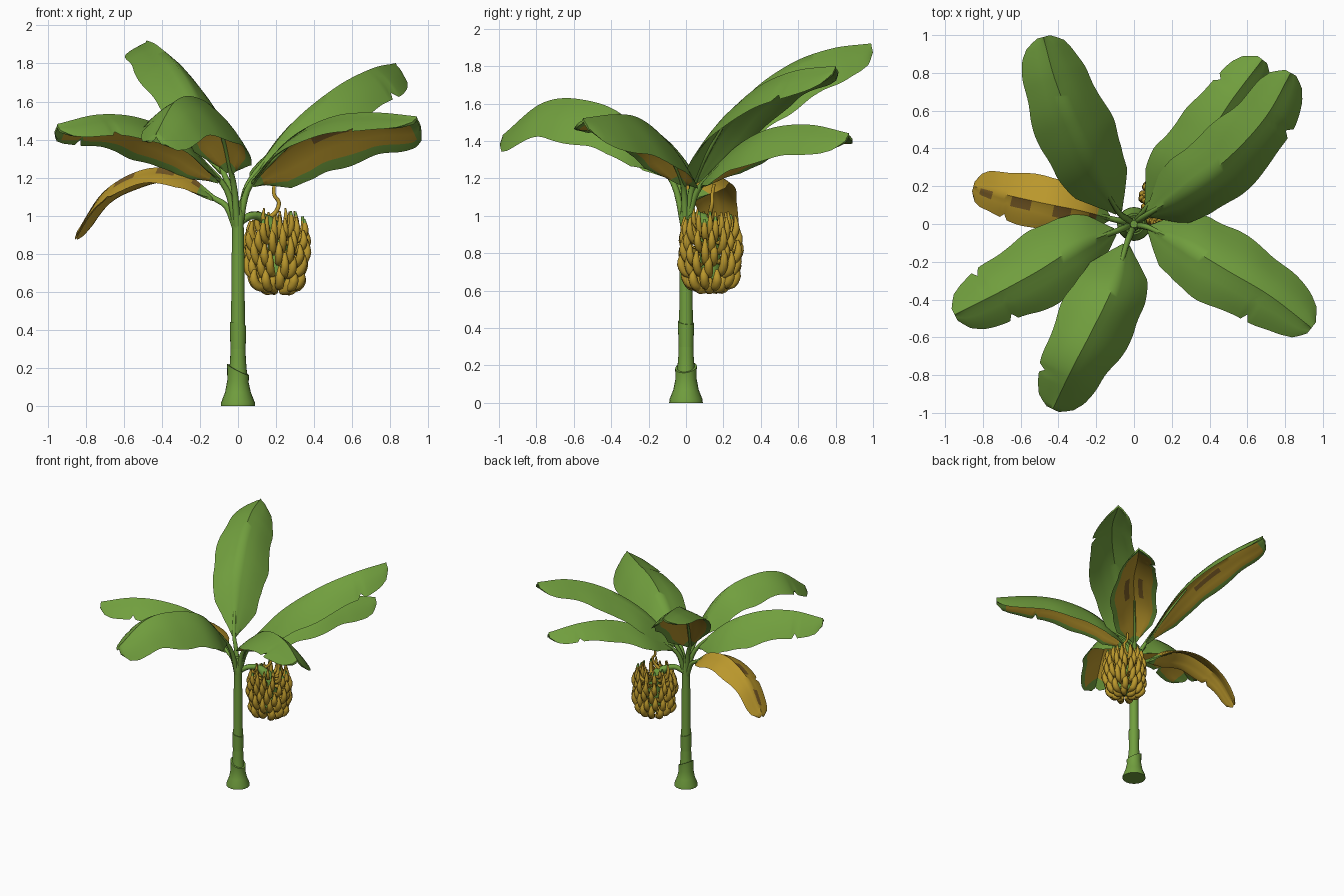
import bpy, bmesh, math, random
from mathutils import Vector as V

if "Cube" in bpy.data.objects:
    bpy.data.objects.remove(bpy.data.objects["Cube"])

random.seed(4)


def material(name, rgb):
    m = bpy.data.materials.new(name)
    m.diffuse_color = (*rgb, 1)
    m.use_nodes = True
    m.node_tree.nodes["Principled BSDF"].inputs["Base Color"].default_value = m.diffuse_color
    return m


GREEN = material("leaf_green", (0.165, 0.345, 0.048))
GOLD = material("banana_gold", (0.49, 0.31, 0.025))
BROWN = material("dry_brown", (0.20, 0.11, 0.02))


def spline(pts, t):
    """Catmull-Rom point at t in 0..1 along pts."""
    p = [V(q) for q in pts]
    p = [2 * p[0] - p[1]] + p + [2 * p[-1] - p[-2]]
    f = t * (len(p) - 3)
    i = min(int(f), len(p) - 4)
    u = f - i
    a, b, c, d = p[i:i + 4]
    return 0.5 * (2 * b + (c - a) * u + (2 * a - 5 * b + 4 * c - d) * u ** 2
                  + (3 * b - a - 3 * c + d) * u ** 3)


def table(tab, t):
    """Linear lookup in (key, value) pairs."""
    for (a, x), (b, y) in zip(tab, tab[1:]):
        if t <= b:
            return x + (y - x) * (t - a) / (b - a)
    return tab[-1][1]


def loft(bm, rings, rule=lambda i, j: 0):
    """Skin closed rings, cap both ends; rule gives the material index."""
    vs = [[bm.verts.new(p) for p in r] for r in rings]
    n = len(vs[0])
    for i in range(len(vs) - 1):
        for j in range(n):
            k = (j + 1) % n
            f = bm.faces.new((vs[i][j], vs[i][k], vs[i + 1][k], vs[i + 1][j]))
            f.material_index = rule(i, j)
    for i, r in ((0, vs[0]), (len(vs) - 2, vs[-1])):
        bm.faces.new(r).material_index = rule(i, 0)


def tube(bm, pts, radii, steps=8, sides=8, rule=lambda i, j: 0):
    rings = []
    for i in range(steps + 1):
        t = i / steps
        p = spline(pts, t)
        d = (spline(pts, min(1, t + .01)) - spline(pts, max(0, t - .01))).normalized()
        u = d.cross(V((0.31, 0.9, 0.3))).normalized()
        w = d.cross(u)
        r = table(radii, t)
        rings.append([p + r * (u * math.cos(a) + w * math.sin(a))
                      for a in (2 * math.pi * k / sides for k in range(sides))])
    loft(bm, rings, rule)


def finish(name, bm, mats, angle=50):
    bmesh.ops.recalc_face_normals(bm, faces=bm.faces[:])
    me = bpy.data.meshes.new(name)
    bm.to_mesh(me)
    bm.free()
    for m in mats:
        me.materials.append(m)
    ob = bpy.data.objects.new(name, me)
    bpy.context.collection.objects.link(ob)
    bpy.context.view_layer.objects.active = ob
    ob.select_set(True)
    bpy.ops.object.shade_smooth_by_angle(angle=math.radians(angle))
    ob.select_set(False)


# Trunk: flared stem with two slanted old leaf sheaths
def lathe(bm, profile, slant=0, turn=0, sides=20):
    top = profile[-1][1]
    loft(bm, [[V((r * math.cos(a), r * math.sin(a),
                  z + slant * (z / top) ** 4 * math.cos(a - turn)))
               for a in (2 * math.pi * k / sides for k in range(sides))]
              for r, z in profile])


bm = bmesh.new()
lathe(bm, [(.088, 0), (.086, .02), (.066, .07), (.05, .14), (.041, .25), (.036, .5),
           (.033, .8), (.03, .95), (.034, 1.0), (.02, 1.08)])
lathe(bm, [(.09, 0), (.088, .02), (.068, .07), (.056, .13), (.058, .19)], .03, 2.9)
lathe(bm, [(.04, .22), (.04, .3), (.043, .43)], .012, 3.6)
finish("trunk", bm, [GREEN])

WIDTH = [(0, .1), (.07, .4), (.16, .75), (.28, .95), (.42, 1), (.6, .95), (.78, .8),
         (.9, .66), (.96, .5), (1, .18)]
STEPS, HALF = 44, 5


def leaf(name, pts, hw, drop_l, drop_r, notches=(), kind="gold_under"):
    """Arched blade on a midrib path; drops are the sag of left and right margins."""
    rings = []
    for i in range(STEPS + 1):
        t = i / STEPS
        p = spline(pts, t)
        d = spline(pts, min(1, t + .04)) - spline(pts, max(0, t - .04))
        left = V((-d.y, d.x, 0)).normalized()
        w = table(WIDTH, t)

        def at(s, dz):
            k = w * (1 + .04 * math.sin(19 * t + 2.5 * s + hw * 40))
            if any(side * s > 0 and abs(t - q) < .012 for q, side in notches):
                k *= .8
            sag = (drop_l if s > 0 else drop_r) * k * abs(s) ** 1.5
            ridge = .012 * max(0, 1 - 5 * abs(s))
            return p + left * (hw * k * s) + V((0, 0, ridge - sag + dz))
        ss = [j / HALF for j in range(-HALF, HALF + 1)]
        rings.append([at(s, 0) for s in ss] + [at(s, -.018) for s in ss[-2:0:-1]])

    def rule(i, j):
        under = 2 * HALF < j < 4 * HALF - 1
        if kind == "dry":
            if i < 5:
                return 0
            streak = j in (HALF, HALF + 1) and i % 11 in (3, 4, 5, 6, 7)
            return 2 if streak else 1
        if kind == "green" or not under or i < 2 or i > STEPS - 4:
            return 0
        return 2 if j in (3 * HALF - 2, 3 * HALF + 1) and 14 < i < 24 else 1
    bm = bmesh.new()
    loft(bm, rings, rule)
    # stalk from the crown, running on as a rib under the blade
    b = V(pts[0])
    mid = V((b.x * .45, b.y * .45, .55 * b.z + .45 * .98))
    tube(bm, [(b.x * .08, b.y * .08, .93), mid, b - V((0, 0, .006)),
              spline(pts, .12) - V((0, 0, .012)), spline(pts, .3) - V((0, 0, .012))],
         [(0, .02), (.5, .015), (1, .006)], 12)
    finish(name, bm, [GREEN, GOLD, BROWN], 60)


# Leaves
leaf("leaf_back_left", [(-.08, .06, 1.24), (-.22, .3, 1.6), (-.33, .54, 1.79),
     (-.42, .77, 1.88), (-.48, .99, 1.91)], .205, .08, .2)
leaf("leaf_back_right_upper", [(.07, .05, 1.2), (.28, .18, 1.47), (.51, .36, 1.66),
     (.7, .57, 1.76), (.83, .8, 1.79)], .19, .12, .17, [(.75, -1)], "green")
leaf("leaf_back_right_lower", [(.07, .09, 1.18), (.22, .27, 1.36), (.38, .45, 1.455),
     (.52, .66, 1.475), (.68, .87, 1.43)], .18, .1, .18, [(.8, 1)])
leaf("leaf_front_right", [(.08, -.02, 1.19), (.28, -.12, 1.4), (.5, -.25, 1.51),
     (.72, -.38, 1.53), (.94, -.55, 1.51)], .21, .24, .1, [(.7, -1)])
leaf("leaf_front", [(-.04, -.11, 1.25), (-.11, -.33, 1.52), (-.22, -.56, 1.61),
     (-.33, -.77, 1.59), (-.43, -.98, 1.42)], .205, .22, .13, [(.82, -1)])
leaf("leaf_front_left", [(-.1, -.04, 1.2), (-.3, -.12, 1.4), (-.51, -.25, 1.5),
     (-.73, -.37, 1.52), (-.95, -.48, 1.47)], .2, .12, .18, [(.72, 1), (.8, -1)])
leaf("leaf_dry_left", [(-.13, .03, 1.1), (-.28, .07, 1.21), (-.48, .11, 1.235),
     (-.7, .16, 1.12), (-.85, .2, .9)], .145, .07, .07, [(.7, 1)], "dry")

# Fruit stalk and the twisted tendril above the bunch
CX, CY = .205, .128
bm = bmesh.new()
tube(bm, [(0, .01, .96), (.07, .05, 1.0), (.14, .1, .98), (CX, CY, .88), (CX, CY, .64)],
     [(0, .02), (.4, .022), (.7, .05), (1, .06)], 16, 10)
finish("fruit_stalk", bm, [GREEN])
bm = bmesh.new()
tube(bm, [(.18, .11, .93), (.16, .12, .98), (.2, .13, 1.02), (.215, .14, 1.07),
          (.19, .14, 1.11), (.19, .15, 1.17)], [(0, .014), (1, .009)], 24)
finish("tendril", bm, [GOLD])


# Banana bunch: tiers of fruit curving outward and up
def banana(bm, a, z, r0, r1, rise, rad, tip=0):
    c, s = math.cos(a), math.sin(a)
    pts = [(CX + c * r, CY + s * r, h) for r, h in
           ((r0, z), (r0 + .7 * (r1 - r0), z + .12 * rise),
            (r1, z + .5 * rise), (r1 - .006, z + rise))]
    tube(bm, pts, [(0, rad * .5), (.25, rad), (.7, rad), (.88, rad * .6), (1, rad * .35)],
         9, 8, lambda i, j: tip if i > 7 else 0)


bm = bmesh.new()
# tiers: height, count, inner radius, outer radius, rise, thickness
for k, (z, n, r0, r1, rise, rad) in enumerate([
        (.605, 7, .03, .09, .09, .026), (.62, 11, .06, .135, .11, .025),
        (.68, 14, .07, .150, .13, .023), (.745, 14, .07, .155, .13, .022),
        (.805, 14, .07, .152, .13, .021), (.86, 13, .06, .142, .13, .019),
        (.89, 9, .04, .10, .12, .016)]):
    for i in range(n):
        a = 2 * math.pi * (i + .5 * (k % 2)) / n + random.uniform(-.08, .08)
        banana(bm, a, z + random.uniform(-.008, .008), r0, r1 + random.uniform(-.008, .01),
               rise * random.uniform(.85, 1.12), rad, 1 if k > 4 and i % 4 == 0 else 0)
# a few tall thin stragglers on top
for a in (.3, 1.6, 2.6, 3.9, 5.2):
    banana(bm, a, .93, .03, .1, random.uniform(.07, .11), .013)
finish("banana_bunch", bm, [GOLD, GREEN])
